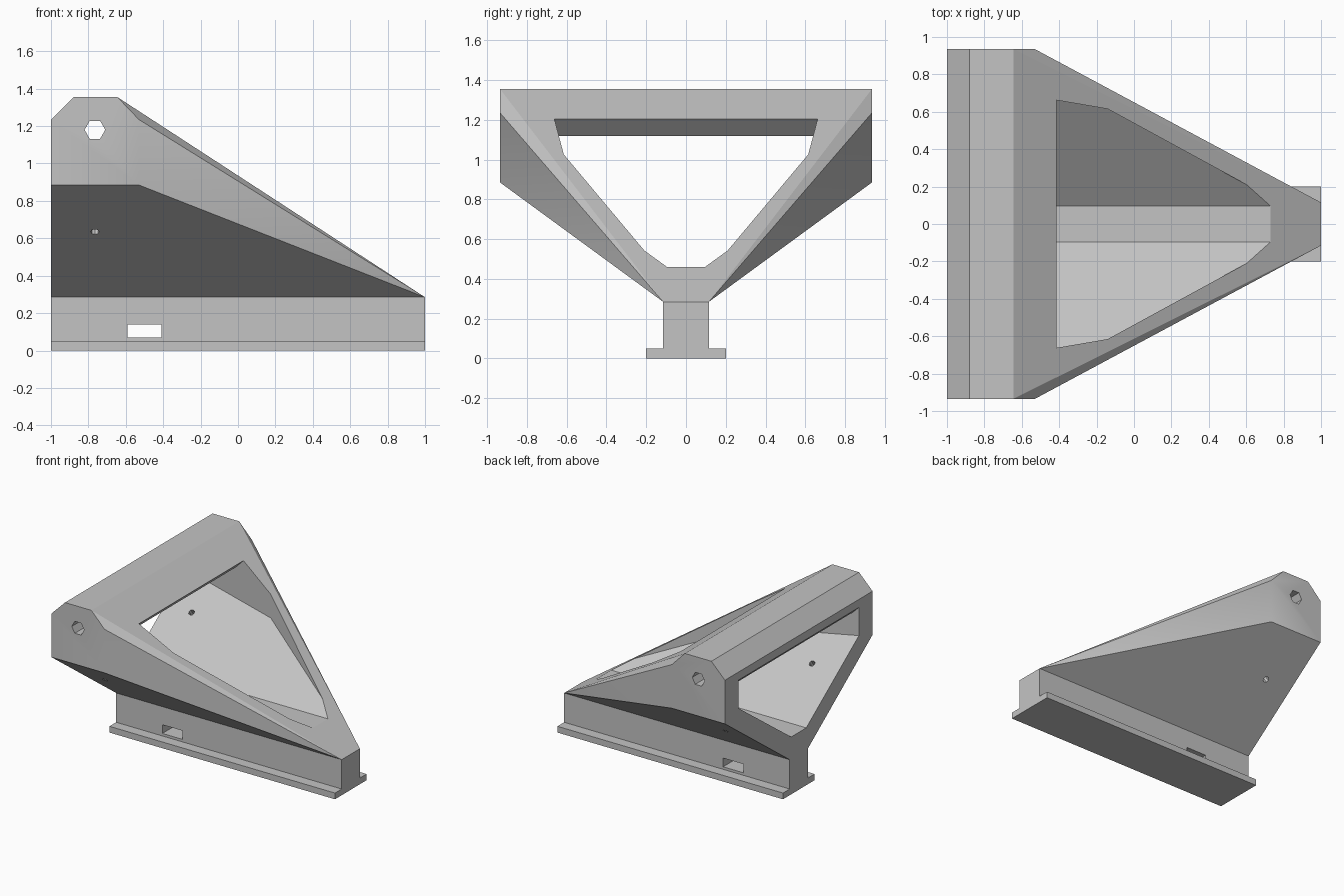
import bpy, bmesh
from math import radians, atan2
from mathutils import Vector

cube = bpy.data.objects.get("Cube")
if cube:
    bpy.data.objects.remove(cube, do_unlink=True)

grey = bpy.data.materials.new("plain_grey")
grey.use_nodes = True
grey.diffuse_color = (0.55, 0.55, 0.55, 1)
grey.node_tree.nodes["Principled BSDF"].inputs["Base Color"].default_value = (0.55, 0.55, 0.55, 1)


def to_object(name, bm):
    bmesh.ops.recalc_face_normals(bm, faces=bm.faces)
    mesh = bpy.data.meshes.new(name)
    bm.to_mesh(mesh)
    bm.free()
    mesh.materials.append(grey)
    obj = bpy.data.objects.new(name, mesh)
    bpy.context.collection.objects.link(obj)
    return obj


def prism(name, outline, axis, lo, hi):
    """Extrude a 2D outline along x, y or z."""
    place = {"x": lambda a, b, d: (d, a, b),
             "y": lambda a, b, d: (a, d, b),
             "z": lambda a, b, d: (a, b, d)}[axis]
    bm = bmesh.new()
    face = bm.faces.new([bm.verts.new(place(a, b, lo)) for a, b in outline])
    new = bmesh.ops.extrude_face_region(bm, geom=[face])["geom"]
    verts = [v for v in new if isinstance(v, bmesh.types.BMVert)]
    bmesh.ops.translate(bm, verts=verts, vec=Vector(place(0, 0, hi - lo)))
    return to_object(name, bm)


def mirrored(half):
    """Close a half outline with its reflection about the second-axis line."""
    return half + [(-a, b) for a, b in reversed(half)]


def rod(name, centre, direction, radius, length, sides):
    bm = bmesh.new()
    bmesh.ops.create_cone(bm, cap_ends=True, segments=sides, radius1=radius,
                          radius2=radius, depth=length)
    obj = to_object(name, bm)
    turn = Vector(direction).to_track_quat("Z", "X").to_matrix().to_4x4()
    turn.translation = Vector(centre)
    obj.data.transform(turn)
    return obj


def combine(target, tool, operation):
    mod = target.modifiers.new(operation.lower(), "BOOLEAN")
    mod.operation, mod.solver, mod.object = operation, "EXACT", tool
    bpy.context.view_layer.objects.active = target
    bpy.ops.object.modifier_apply(modifier=mod.name)
    bpy.data.objects.remove(tool, do_unlink=True)


# Flared upper body: wide bar at the tall end tapering to the narrow tip
bm = bmesh.new()
for s in (-1, 1):
    for x, y, z in [(-1, .115, .285), (1, .115, .285), (-1, .935, .885),
                    (-.53, .935, .885), (-1, .935, 1.235), (-.88, .935, 1.355),
                    (-.645, .935, 1.355), (-.53, .935, 1.235)]:
        bm.verts.new((x, s * y, z))
bmesh.ops.convex_hull(bm, input=bm.verts)
bmesh.ops.dissolve_limit(bm, angle_limit=radians(1), verts=bm.verts, edges=bm.edges)
body = to_object("wedge_bracket", bm)

# Hollow: side profile, plan and V section intersected
hollow = prism("hollow", [(-1.05, .46), (1, .46), (1, 1.4), (-.22, 1.4), (-.5, 1.12),
                          (-.95, 1.12), (-1.05, 1.22)], "y", -1, 1)
plan = prism("plan", [(-1.1, -.78), (-.14, -.615), (.85, -.075),
                      (.85, .075), (-.14, .615), (-1.1, .78)], "z", .3, 1.6)
section = prism("section", mirrored([(.095, .46), (.95, 1.08), (.95, 1.5)]), "x", -1.2, 1.2)
combine(hollow, plan, "INTERSECT")
combine(hollow, section, "INTERSECT")
combine(body, hollow, "DIFFERENCE")

# Rail with flanged foot
rail = prism("rail", mirrored([(.2, 0), (.2, .05), (.115, .05), (.115, .285)]), "x", -1, 1)
combine(body, rail, "UNION")

# Rail slot, hexagonal bar hole and a small drain hole in each sloping wall
slot = prism("slot", [(-.59, .07), (-.41, .07), (-.41, .14), (-.59, .14)], "y", -.5, .5)
combine(body, slot, "DIFFERENCE")
hexagon = [(-.71, 1.18), (-.737, 1.228), (-.793, 1.228),
           (-.82, 1.18), (-.793, 1.132), (-.737, 1.132)]
combine(body, prism("bar_hole", hexagon, "y", -1.2, 1.2), "DIFFERENCE")
for s in (-1, 1):
    drill = rod("drain_hole", (-.765, s * .593, .635), (0, s * .59, -.81), .023, .5, 8)
    combine(body, drill, "DIFFERENCE")

# Soft shading across shallow bends, crisp everywhere else
bpy.ops.object.select_all(action="DESELECT")
body.select_set(True)
bpy.context.view_layer.objects.active = body
bpy.ops.object.shade_smooth_by_angle(angle=radians(30))
